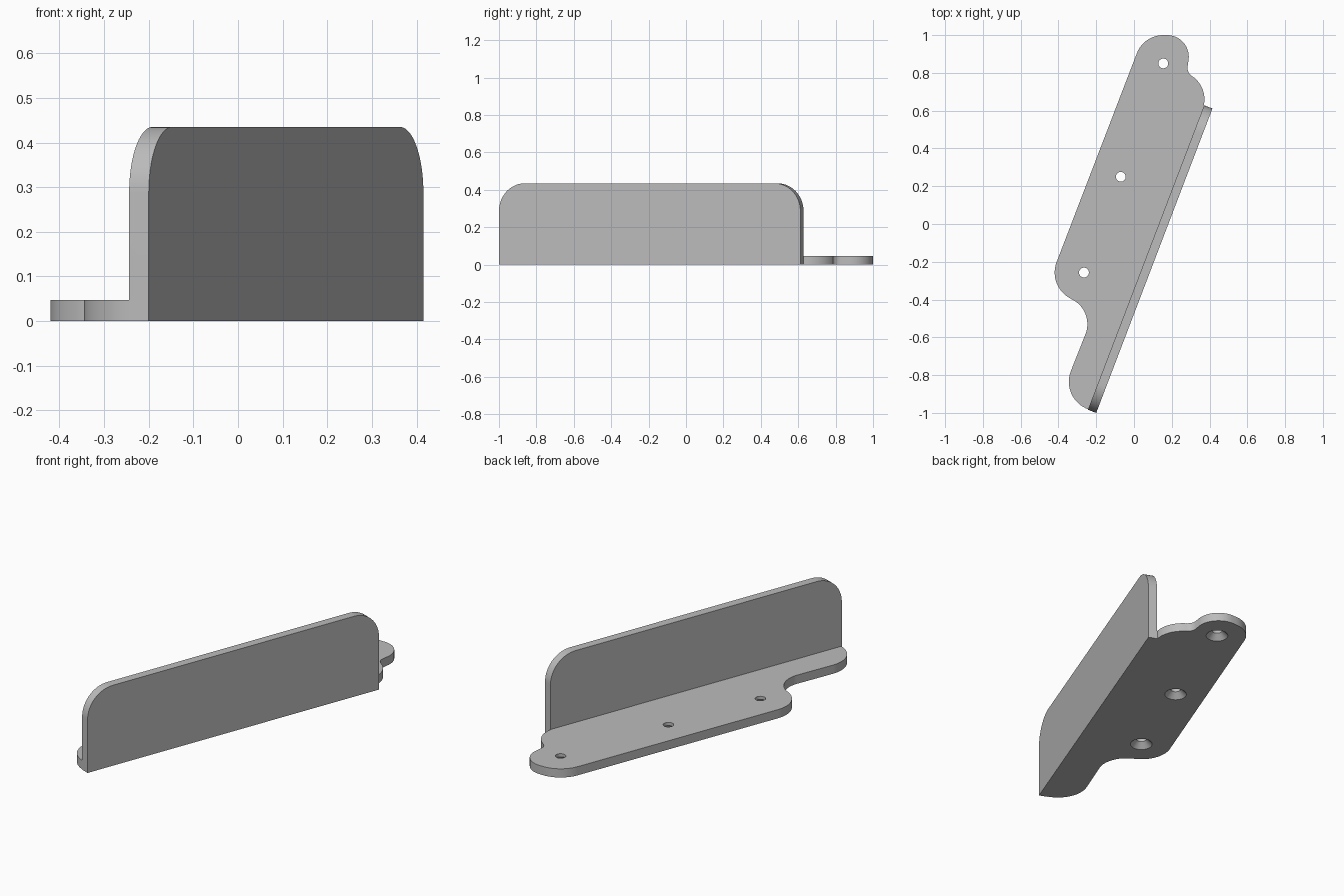
import bpy, bmesh, math
from mathutils import Matrix, Vector

if "Cube" in bpy.data.objects:
    bpy.data.objects.remove(bpy.data.objects["Cube"])

THICK, HEIGHT, LENGTH = 0.047, 0.435, 1.725
TURN = math.radians(69.1)
along = Vector((math.cos(TURN), math.sin(TURN), 0))
inward = Vector((-along.y, along.x, 0))
corner = Vector((-0.2, -1.0, 0))

grey = bpy.data.materials.new("plain grey")
grey.use_nodes = True
grey.diffuse_color = (0.5, 0.5, 0.5, 1)
grey.node_tree.nodes["Principled BSDF"].inputs["Base Color"].default_value = (0.5, 0.5, 0.5, 1)


def arc(cx, cy, r, start, end, steps=20):
    angles = [math.radians(start + (end - start) * i / steps) for i in range(steps + 1)]
    return [(cx + r * math.cos(a), cy + r * math.sin(a)) for a in angles]


def finish(name, bm, frame):
    bmesh.ops.remove_doubles(bm, verts=bm.verts, dist=0.0001)
    bmesh.ops.recalc_face_normals(bm, faces=bm.faces)
    mesh = bpy.data.meshes.new(name)
    bm.to_mesh(mesh)
    bm.free()
    mesh.transform(frame)
    mesh.materials.append(grey)
    obj = bpy.data.objects.new(name, mesh)
    bpy.context.collection.objects.link(obj)
    return obj


def sheet(name, outline, frame):
    bm = bmesh.new()
    face = bm.faces.new([bm.verts.new((x, y, 0)) for x, y in outline])
    top = bmesh.ops.extrude_face_region(bm, geom=[face])["geom"]
    bmesh.ops.translate(bm, vec=(0, 0, THICK),
                        verts=[v for v in top if isinstance(v, bmesh.types.BMVert)])
    return finish(name, bm, frame)


def countersink(name, frame):
    # Wide mouth at local z = 0, narrowing to a through hole
    bm = bmesh.new()
    profile = [(0, -0.01), (0.066, -0.01), (0.026, 0.03), (0.026, 0.08), (0, 0.08)]
    verts = [bm.verts.new((r, 0, z)) for r, z in profile]
    edges = [bm.edges.new(pair) for pair in zip(verts, verts[1:])]
    bmesh.ops.spin(bm, geom=verts + edges, axis=(0, 0, 1), cent=(0, 0, 0),
                   angle=2 * math.pi, steps=40, use_merge=True)
    return finish(name, bm, frame)


def combine(target, other, operation):
    mod = target.modifiers.new(operation.lower(), "BOOLEAN")
    mod.operation, mod.solver, mod.object = operation, "EXACT", other
    bpy.context.view_layer.objects.active = target
    bpy.ops.object.modifier_apply(modifier=mod.name)
    bpy.data.objects.remove(other)


# Upright plate with two rounded top corners, outer face at local z = 0
upright = Matrix((along, (0, 0, 1), inward)).transposed().to_4x4()
upright.translation = corner
r = 0.148
outline = [(0, 0), (LENGTH, 0)]
outline += arc(LENGTH - r, HEIGHT - r, r, 0, 90) + arc(r, HEIGHT - r, r, 90, 180)
bracket = sheet("angle_bracket", outline, upright)


# Scalloped base plate, tucked into the upright along its straight side
def spot(u, v):
    return tuple((corner + along * u + inward * v).xy)


outline = [spot(0.03, THICK / 2), spot(0, THICK)]
outline += arc(-0.19, -0.835, 0.155, 250, 159.1)
outline += arc(-0.393, -0.53, 0.146, -20.9, 64.9)
outline += arc(-0.265, -0.257, 0.155, 244.9, 159.1)
outline += arc(0.155, 0.85, 0.15, 159.1, 90)
outline += arc(0.175, 0.885, 0.115, 90, -10)
outline += arc(0.333, 0.827, 0.05, 180, 237, 10)
outline += arc(0.225, 0.66, 0.148, 57, -12)
outline += [spot(LENGTH, THICK), spot(LENGTH - 0.03, THICK / 2)]
base = sheet("base_plate", outline, Matrix())
combine(bracket, base, "UNION")

# Screw holes: sunk from outside in the upright, from below in the base
for u in (0.155, 1.165):
    combine(bracket, countersink("screw_cutter", upright @ Matrix.Translation((u, 0.281, 0))),
            "DIFFERENCE")
for x, y in ((0.155, 0.85), (-0.07, 0.25), (-0.265, -0.257)):
    combine(bracket, countersink("screw_cutter", Matrix.Translation((x, y, 0))), "DIFFERENCE")

bpy.ops.object.select_all(action="DESELECT")
bracket.select_set(True)
bpy.context.view_layer.objects.active = bracket
bpy.ops.object.shade_smooth_by_angle(angle=math.radians(30))
